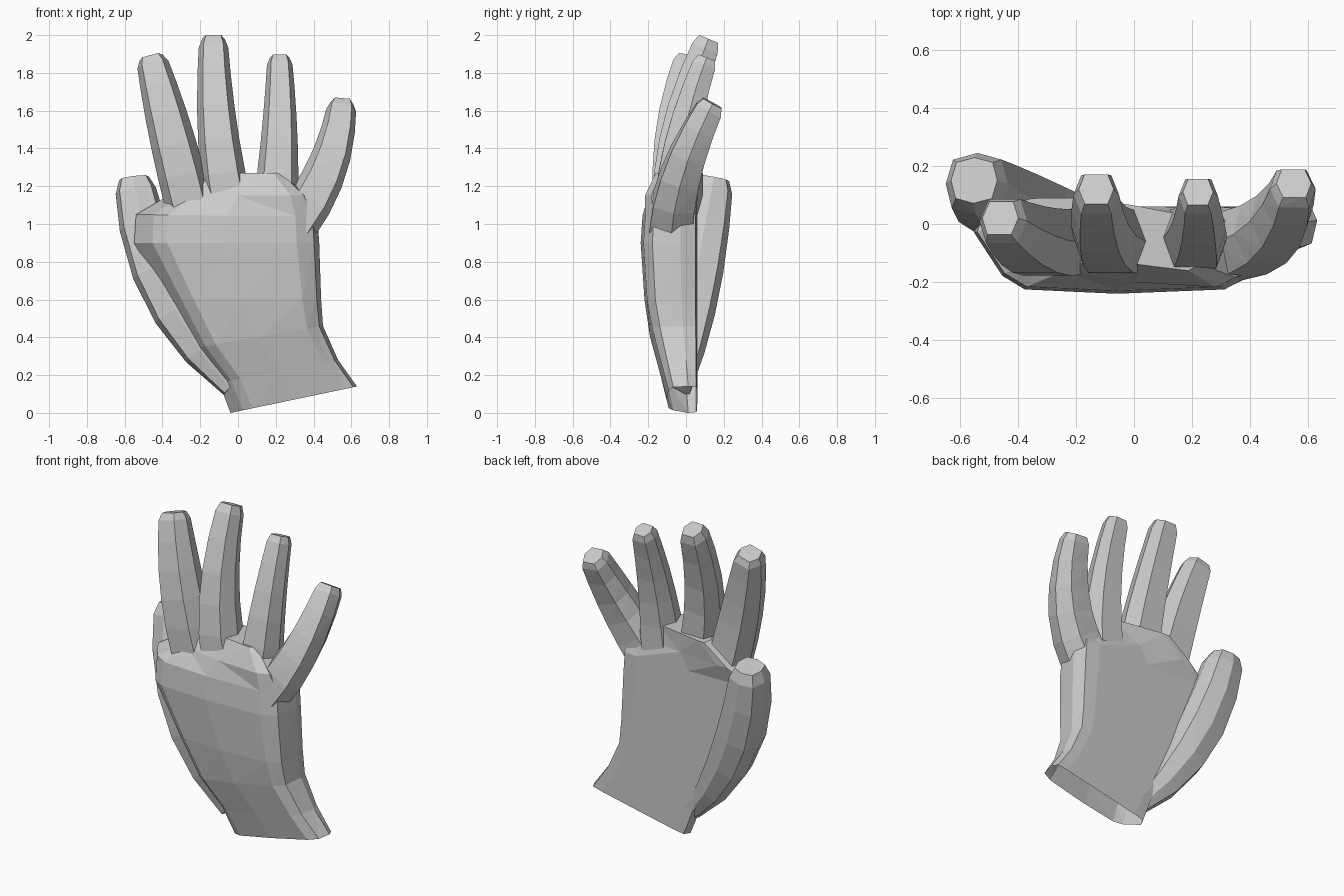
import bpy, bmesh
from math import cos, sin, pi, copysign
from mathutils import Vector

cube = bpy.data.objects.get("Cube")
if cube:
    bpy.data.objects.remove(cube, do_unlink=True)

grey = bpy.data.materials.new("glove_grey")
grey.use_nodes = True
colour = (.6, .6, .6, 1)
grey.diffuse_color = colour
grey.node_tree.nodes["Principled BSDF"].inputs["Base Color"].default_value = colour


def rounded_box(sides, power, skew=0, pinch=1):
    """Profile of a boxy oval; skew pushes its side ridges towards the back,
    pinch narrows the front left corner."""
    def squash(value):
        return copysign(abs(value) ** power, value) if abs(value) > .01 else 0
    points = []
    for i in range(sides):
        angle = 2 * pi * i / sides
        across, depth = squash(cos(angle)), squash(sin(angle))
        if across < 0 and depth < 0:
            across *= pinch
        points.append((across, depth + skew * (1 - depth * depth)))
    return points


def section(profile, centre, across, depth):
    """Place a profile in space along its two half-axes."""
    return [centre + across * u + depth * v for u, v in profile]


def loft(name, rings, open_start=False):
    """Skin a list of rings into one flat-shaded part."""
    bm = bmesh.new()
    rings = [[bm.verts.new(point) for point in ring] for ring in rings]
    for lower, upper in zip(rings, rings[1:]):
        for i in range(len(lower)):
            bm.faces.new((lower[i - 1], lower[i], upper[i], upper[i - 1]))
    bm.faces.new(rings[-1])
    if not open_start:
        bm.faces.new(rings[0])
    bmesh.ops.triangulate(bm, faces=bm.faces[:])
    bmesh.ops.recalc_face_normals(bm, faces=bm.faces[:])
    mesh = bpy.data.meshes.new(name)
    bm.to_mesh(mesh)
    bm.free()
    mesh.materials.append(grey)
    part = bpy.data.objects.new(name, mesh)
    bpy.context.collection.objects.link(part)


def digit(name, root, bend, tip, profile):
    """Sweep a profile along a bent path; each path point is x, y, z, width."""
    root, bend, tip = Vector(root), Vector(bend), Vector(tip)
    steps = [(i / 5, 1) for i in range(5)] + [(.95, 1), (1, .8)]
    rings = []
    for t, chamfer in steps:
        first, second = root.lerp(bend, t), bend.lerp(tip, t)
        spot = first.lerp(second, t)
        direction = (second - first).to_3d().normalized()
        across = Vector((direction.z, 0, -direction.x)).normalized()
        depth = direction.cross(across)
        half = spot.w / 2 * chamfer
        rings.append(section(profile, spot.to_3d(), across * half, depth * half))
    loft(name, rings)


# Cuff, wrist and palm: matching left and right edges (x, z) and front depths
left_edge = [(-.04, 0), (-.1, .16), (-.24, .34), (-.38, .6), (-.55, .9),
             (-.54, 1.05), (-.37, 1.15), (-.2, 1.27)]
right_edge = [(.63, .14), (.53, .28), (.45, .46), (.44, .6), (.43, .9),
              (.42, 1.04), (.37, 1.15), (.24, 1.27)]
front = [-.1, -.14, -.19, -.22, -.24, -.23, -.2, -.14]
back = .06
palm_profile = rounded_box(12, .4, skew=.4, pinch=.85)
palm_rings = []
for (left, low), (right, high), face in zip(left_edge, right_edge, front):
    # The palm tucks in on the left above the fold below the first finger
    tuck = -.04 if low > 1.1 else 0
    middle = Vector(((left + right) / 2, (face + back) / 2, (low + high) / 2))
    across = Vector(((right - left) / 2, tuck, (high - low) / 2))
    depth = Vector((0, (back - face) / 2, 0))
    palm_rings.append(section(palm_profile, middle, across, depth))
loft("palm", palm_rings, open_start=True)

# Four fingers: root, bend and tip
finger_profile = rounded_box(6, .6)
fingers = {
    "index_finger": ((-.26, -.06, 1.1, .25), (-.36, -.08, 1.5, .26), (-.46, .02, 1.88, .16)),
    "middle_finger": ((-.05, -.06, 1.1, .25), (-.13, -.08, 1.5, .22), (-.13, .12, 1.98, .15)),
    "ring_finger": ((.2, -.06, 1.1, .24), (.23, -.04, 1.5, .19), (.22, .11, 1.88, .13)),
    "little_finger": ((.3, -.08, 1, .25), (.52, -.06, 1.28, .23), (.55, .14, 1.64, .15)),
}
for name, path in fingers.items():
    digit(name, *path, finger_profile)

# Thumb folded back along the side of the palm
digit("thumb", (-.04, -.02, .13, .1), (-.47, .03, .6, .37), (-.55, .15, 1.24, .2),
      rounded_box(8, .7))
